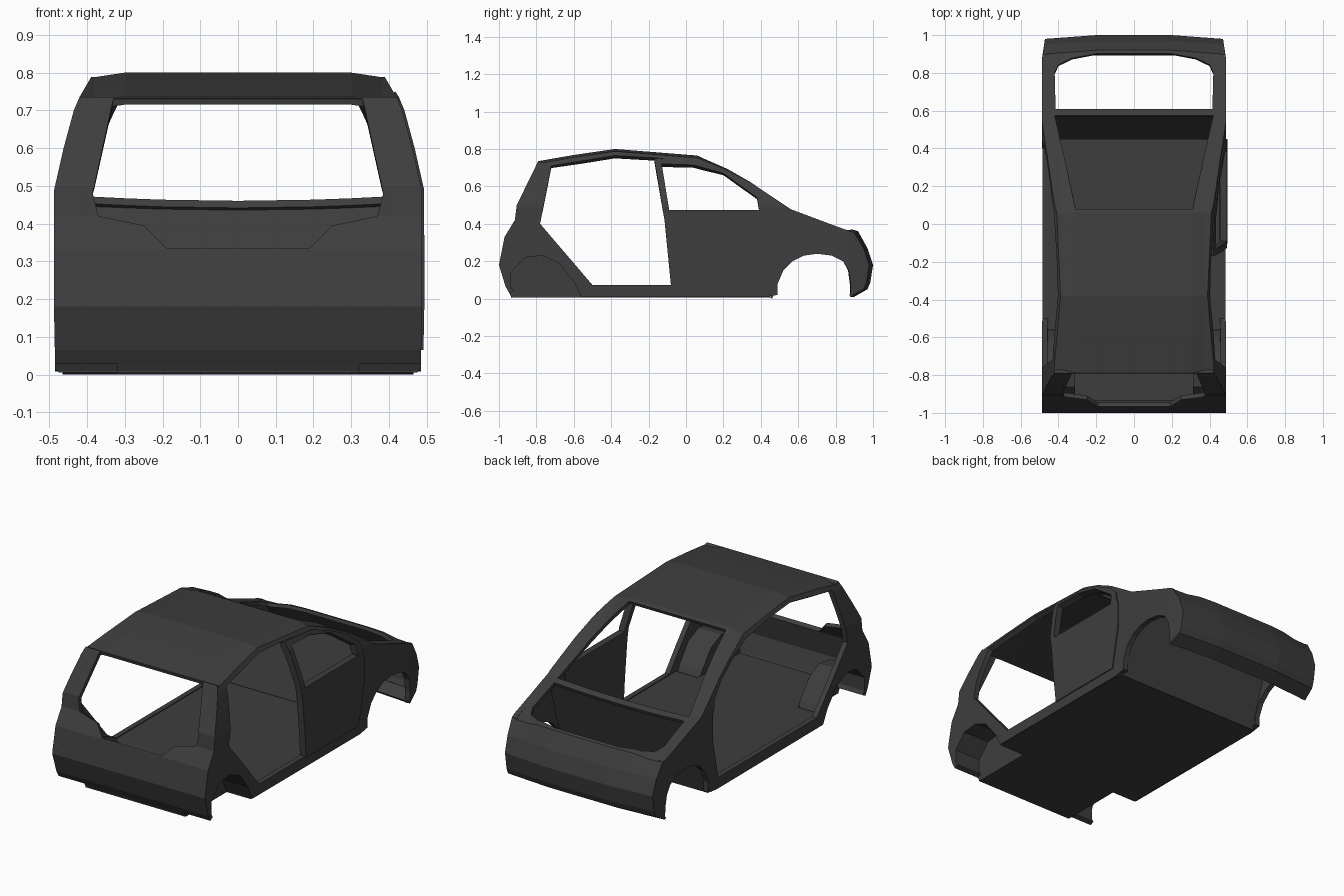
import bpy, bmesh
from mathutils import Vector

if "Cube" in bpy.data.objects:
    bpy.data.objects.remove(bpy.data.objects["Cube"])

paint = bpy.data.materials.new("dark_grey_paint")
paint.diffuse_color = (0.048, 0.048, 0.048, 1)
paint.use_nodes = True
paint.node_tree.nodes["Principled BSDF"].inputs["Base Color"].default_value = paint.diffuse_color


def lerp(pts, t):
    if t <= pts[0][0]:
        return pts[0][1]
    for (a, p), (b, q) in zip(pts, pts[1:]):
        if t <= b:
            return p + (q - p) * (t - a) / (b - a)
    return pts[-1][1]


# Body profiles: roof line z(y), tail y(z), nose y(z), half width x(z)
TOP = [(-.79, .735), (-.6, .768), (-.38, .80), (.06, .765), (.22, .70), (.35, .63),
       (.56, .49), (.80, .40), (.92, .36)]
TAIL = [(0, -.93), (.03, -.945), (.065, -.965), (.18, -1.0), (.33, -.97), (.42, -.915),
        (.5, -.905), (.735, -.79)]
NOSE = [(.01, .90), (.05, .97), (.085, .985), (.18, 1.0), (.27, .97), (.36, .92)]
WIDTH = [(0, .484), (.2, .488), (.49, .487), (.6, .462), (.7, .435), (.735, .42), (.79, .388)]
DROP = .012


def half_width(y, z):
    return lerp(WIDTH, z) - max(0, y - .87) * .15


def edge_x(y):
    return half_width(y, lerp(TOP, y) - DROP)


def both(pts):
    """Close a half outline (positive first coordinate) by mirroring it."""
    return pts + [(-a, b) for a, b in reversed(pts)]


def finish(name, bm, out, thick):
    bmesh.ops.recalc_face_normals(bm, faces=bm.faces)
    total = sum((f.normal * f.calc_area() for f in bm.faces), Vector())
    if total.dot(Vector(out)) < 0:
        bmesh.ops.reverse_faces(bm, faces=bm.faces)
    me = bpy.data.meshes.new(name)
    bm.to_mesh(me)
    bm.free()
    me.materials.append(paint)
    ob = bpy.data.objects.new(name, me)
    bpy.context.collection.objects.link(ob)
    mod = ob.modifiers.new("thickness", 'SOLIDIFY')
    mod.thickness = thick
    mod.offset = -1
    return ob


def sheet(name, loops, mapping, out, thick, ucuts=(), vcuts=()):
    """Fill flat loops (outline and holes), add fold lines, bend with mapping(u, v)."""
    bm = bmesh.new()
    for loop in loops:
        vs = [bm.verts.new((u, v, 0)) for u, v in loop]
        for i, v in enumerate(vs):
            bm.edges.new((v, vs[(i + 1) % len(vs)]))
    bmesh.ops.triangle_fill(bm, use_beauty=True, use_dissolve=False,
                            edges=bm.edges[:], normal=(0, 0, 1))
    for axis, cuts in ((0, ucuts), (1, vcuts)):
        for c in cuts:
            co, no = [0, 0, 0], [0, 0, 0]
            co[axis], no[axis] = c, 1
            bmesh.ops.bisect_plane(bm, geom=bm.verts[:] + bm.edges[:] + bm.faces[:],
                                   dist=1e-5, plane_co=co, plane_no=no)
    for v in bm.verts:
        v.co = mapping(v.co.x, v.co.y)
    return finish(name, bm, out, thick)


# Side panels with wheel arches and door opening
front_arch = [(.88, .08), (.87, .15), (.84, .20), (.78, .23), (.70, .24), (.63, .23),
              (.57, .20), (.52, .15), (.49, .08)]
rear_arch = [(-.56, .01), (-.60, .09), (-.68, .19), (-.77, .23), (-.86, .22),
             (-.935, .14), (-.935, .035)]
side = ([(lerp(TAIL, z), z) for z in (.03, .065, .18, .33, .42, .5)]
        + [(y, z - DROP) for y, z in TOP[:-1]]
        + [(.90, .352), (.95, .27), (.98, .18), (.965, .085), (.95, .05), (.88, .01)]
        + front_arch + [(.49, .02), (.42, .008)] + rear_arch)
opening = [(-.72, .71), (-.38, .765), (-.17, .753), (.06, .728), (.20, .675), (.34, .60),
           (.42, .53), (.45, .45), (.45, .30), (.40, .072), (-.50, .072), (-.78, .40)]
for s, label in ((1, "right"), (-1, "left")):
    sheet(label + "_side_panel", [side, opening],
          lambda y, z: (s * half_width(y, z), y, z), (s, 0, 0), .03,
          (.87,), (.2, .49, .6, .7, .735))


# Roof, windscreen frame, cowl and fender tops in one folded sheet
def top_map(x, y):
    drop = DROP * min(1, max(0, (abs(x) - .3) / .08))
    if .5 < y < .7 and abs(x) < .4:   # cowl sags towards the middle
        drop = .024 - .012 * (x / .4) ** 2
    nose = .02 * max(0, abs(x) - .2) / .27 * max(0, (y - .8) / .12)
    return (x, y - nose, lerp(TOP, y) - drop)


outline = both([(edge_x(y), y) for y in
                (-.79, -.6, -.38, .06, .22, .35, .45, .56, .8, .87, .92)])
windscreen = both([(.31, .08), (.34, .22), (.375, .38), (.42, .575)])
engine_bay = both([(.415, .61), (.42, .80), (.40, .85), (.33, .885), (.2, .902)])
sheet("roof_and_fender_frame", [outline, windscreen, engine_bay], top_map, (0, 0, 1), .02,
      (-.38, -.3, -.2, 0, .2, .3, .38), [p[0] for p in TOP[1:-1]])

# Tail panel with the hatch opening
tail = both([(.32, .004), (.32, .03)]
            + [(half_width(-.9, z), z) for z in (.03, .2, .33, .49, .6, .7, .735)])
hatch = both([(.19, .335), (.25, .395), (.37, .42), (.385, .48), (.33, .731)])
sheet("tail_panel", [tail, hatch], lambda x, z: (x, lerp(TAIL, z), z), (0, -1, 0), .025,
      (), [p[0] for p in TAIL[1:-1]])


# Nose panel and bumper
def nose_map(x, z):
    drop = DROP * min(1, max(0, (abs(x) - .3) / .08)) * max(0, (z - .27) / .09)
    return (x, lerp(NOSE, z) - .02 * max(0, abs(x) - .2) / .27, z - drop)


nose = both([(half_width(lerp(NOSE, z) - .02, z), z)
             for z in (.01, .05, .085, .18, .27, .36)])
sheet("nose_panel", [nose], nose_map, (0, 1, 0), .014,
      (-.38, -.3, -.2, .2, .3, .38), (.05, .085, .18, .27))

# Right door with its window, slightly proud of the body
door = [(-.08, .065), (-.115, .42), (-.17, .75), (.06, .735), (.20, .685), (.34, .61),
        (.42, .54), (.45, .45), (.45, .30), (.40, .065)]
door_window = [(-.09, .475), (-.13, .72), (.04, .715), (.20, .67), (.38, .54), (.39, .475)]
sheet("right_door", [door, door_window],
      lambda y, z: (half_width(y, z) + .006, y, z), (1, 0, 0), .038,
      (), (.2, .49, .6, .7))

# Floor level with the sills, narrow between the rear wheels
floor = both([(.475, .45), (.475, -.56), (.32, -.56), (.32, -.935)])
sheet("floor", [floor], lambda x, y: (x, y, .068), (0, 0, 1), .063)

# Firewall sloping up to the cowl
firewall = both([(.465, 0), (.46, .2), (.45, .445)])
sheet("firewall", [firewall], lambda x, z: (x, .45 + z * .31, z + .004), (0, -1, 0), .012)

# Rear wheel tubs: arch skin plus inner wall
for s, label in ((1, "right"), (-1, "left")):
    bm = bmesh.new()
    inner = [bm.verts.new((s * .32, y, z)) for y, z in rear_arch]
    outer = [bm.verts.new((s * .47, y, z)) for y, z in rear_arch]
    for i in range(len(inner) - 1):
        bm.faces.new((inner[i], inner[i + 1], outer[i + 1], outer[i]))
    bm.faces.new(inner)
    finish(label + "_rear_wheel_tub", bm, (s, 0, 0), .01)
